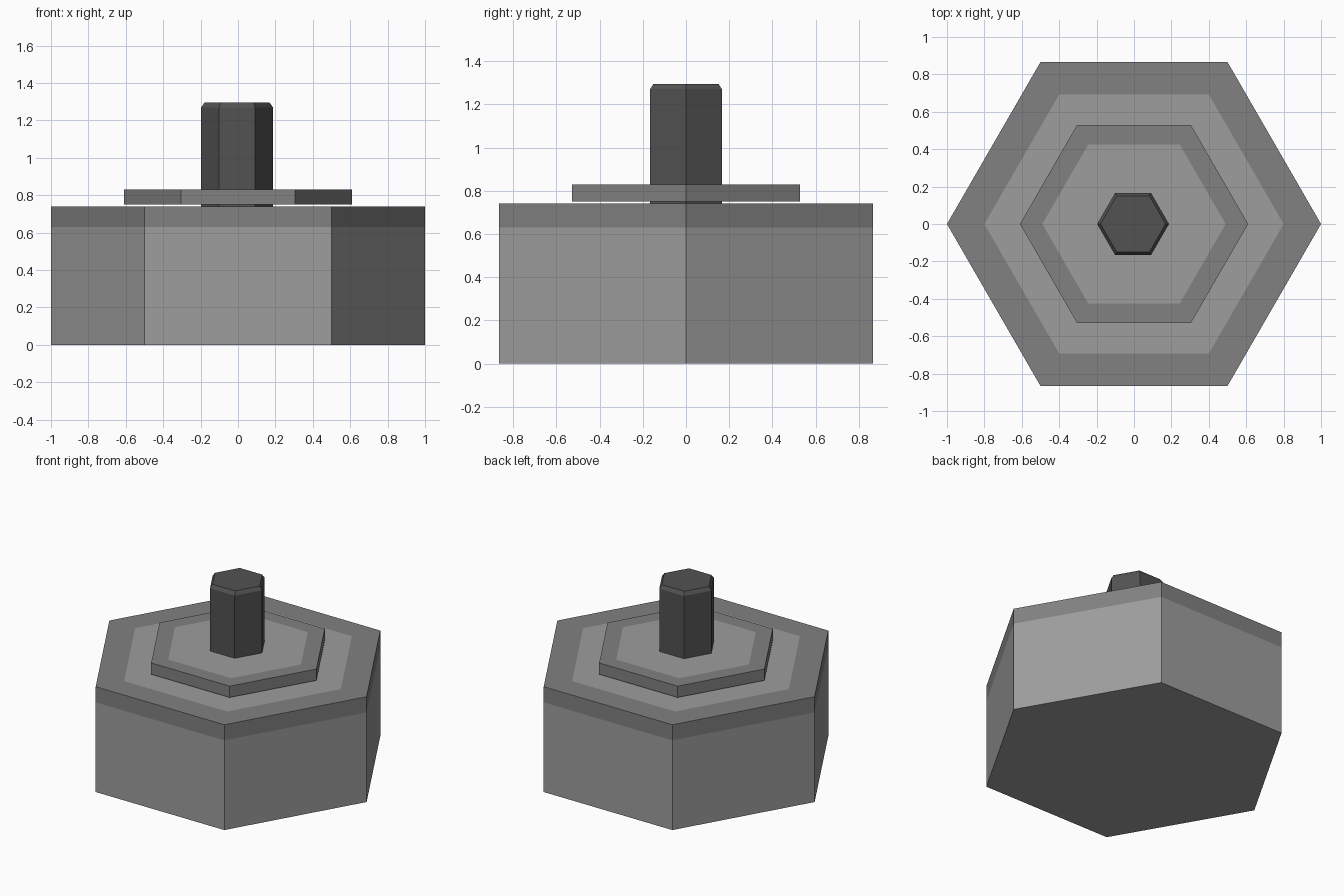
import bpy, bmesh, math

if "Cube" in bpy.data.objects:
    bpy.data.objects.remove(bpy.data.objects["Cube"])


def material(name, v):
    m = bpy.data.materials.new(name)
    m.diffuse_color = (v, v, v, 1)
    m.use_nodes = True
    m.node_tree.nodes["Principled BSDF"].inputs["Base Color"].default_value = m.diffuse_color
    return m


LIGHT = material("light_grey", 0.34)
TRIM = material("trim_grey", 0.22)
DARK = material("dark_grey", 0.085)


def hex_stack(name, rings, mats, band_mats, cx=0.0):
    """Six-sided solid from (radius, z) rings; band_mats picks a material per band."""
    bm = bmesh.new()
    loops = [[bm.verts.new((cx + r * math.cos(i * math.pi / 3),
                            r * math.sin(i * math.pi / 3), z)) for i in range(6)]
             for r, z in rings]
    for k, (a, b) in enumerate(zip(loops, loops[1:])):
        for i in range(6):
            j = (i + 1) % 6
            bm.faces.new((a[i], a[j], b[j], b[i])).material_index = band_mats[k]
    bm.faces.new(loops[0][::-1]).material_index = band_mats[0]
    bm.faces.new(loops[-1]).material_index = band_mats[-1]
    me = bpy.data.meshes.new(name)
    bm.to_mesh(me)
    bm.free()
    for m in mats:
        me.materials.append(m)
    ob = bpy.data.objects.new(name, me)
    bpy.context.collection.objects.link(ob)
    return ob


# Base block with a darker band around its upper edge
hex_stack("base_block", [(1, 0), (1, 0.63), (1, 0.74), (0.8, 0.74)],
          [LIGHT, TRIM], [0, 1, 1, 0])

# Thin plate floating just above the base, with a darker border
hex_stack("top_plate", [(0.61, 0.75), (0.61, 0.83), (0.49, 0.83)],
          [LIGHT, TRIM], [1, 1, 0])

# Central post with a chamfered top
hex_stack("post", [(0.192, 0.735), (0.192, 1.27), (0.174, 1.295)],
          [DARK], [0, 0, 0], cx=-0.005)
